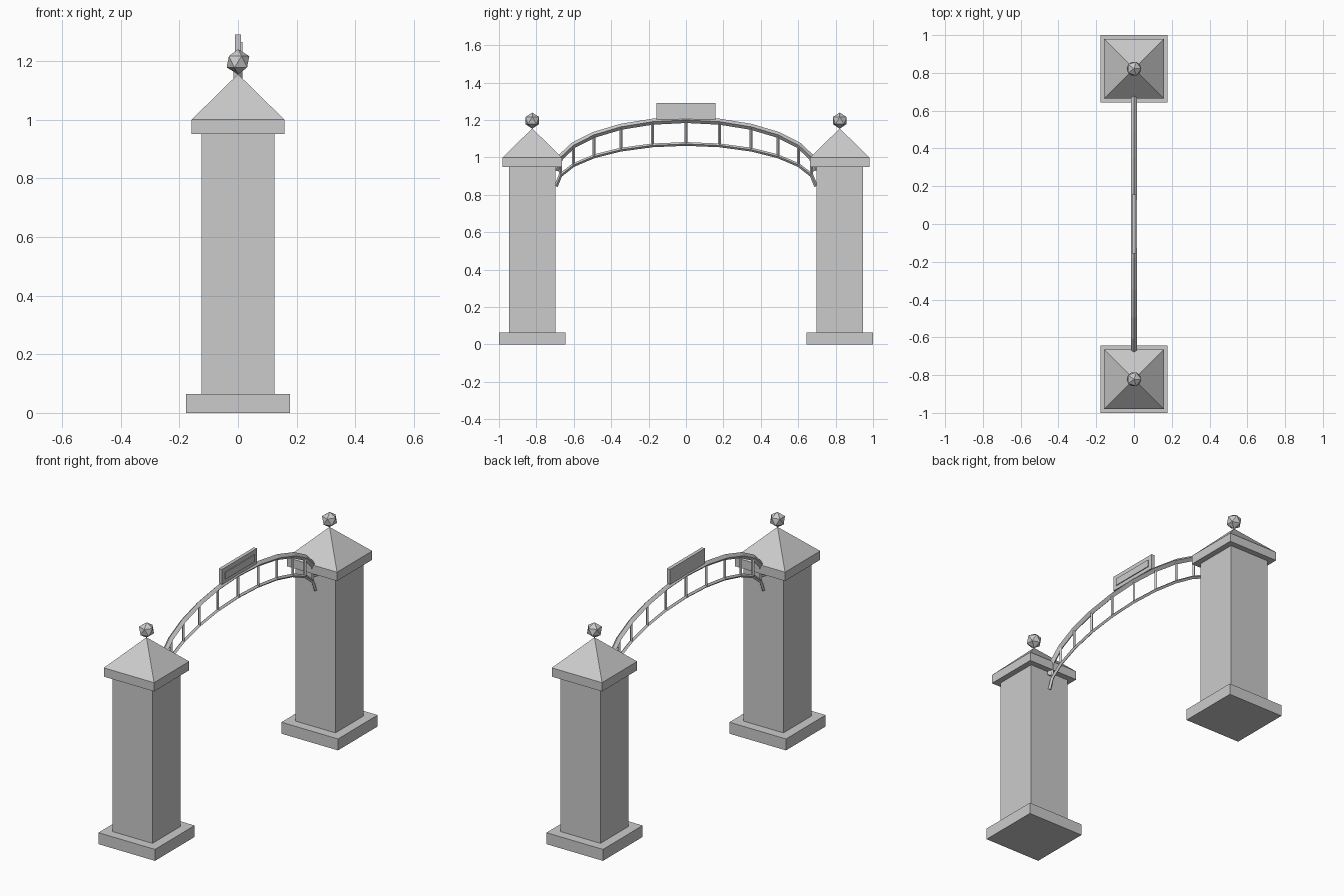
import bpy
import math
from mathutils import Matrix, Vector

cube = bpy.data.objects.get("Cube")
if cube:
    bpy.data.objects.remove(cube, do_unlink=True)

stone = bpy.data.materials.new("plain grey")
stone.use_nodes = True
GREY = (0.6, 0.6, 0.6, 1.0)
stone.diffuse_color = GREY
stone.node_tree.nodes["Principled BSDF"].inputs["Base Color"].default_value = GREY


def finish(name):
    obj = bpy.context.object
    obj.name = name
    obj.data.materials.append(stone)
    return obj


def box(name, centre, size):
    bpy.ops.mesh.primitive_cube_add(size=1, location=centre)
    obj = finish(name)
    obj.data.transform(Matrix.Diagonal((*size, 1)))
    return obj


def slab(name, y, half, z0, z1):
    return box(name, (0, y, (z0 + z1) / 2), (2 * half, 2 * half, z1 - z0))


def bar(name, points, radius):
    """Four-sided bar swept along a path in the x = 0 plane."""
    points = [Vector(p) for p in points]
    verts, faces = [], []
    last = len(points) - 1
    for i, p in enumerate(points):
        along = (points[min(i + 1, last)] - points[max(i - 1, 0)]).normalized()
        side = Vector((1, 0, 0))
        up = side.cross(along)
        verts += [p + side * radius, p + up * radius,
                  p - side * radius, p - up * radius]
    for i in range(last):
        for k in range(4):
            a, b = 4 * i + k, 4 * i + (k + 1) % 4
            faces.append((a, b, b + 4, a + 4))
    faces += [(3, 2, 1, 0), tuple(4 * last + k for k in range(4))]
    mesh = bpy.data.meshes.new(name)
    mesh.from_pydata(verts, [], faces)
    obj = bpy.data.objects.new(name, mesh)
    bpy.context.collection.objects.link(obj)
    mesh.materials.append(stone)


# Gate pillars with pyramid caps and faceted finials
PILLAR_Y = 0.822
for label, sign in (("front", -1), ("back", 1)):
    y = sign * PILLAR_Y
    slab(label + "_pillar_base", y, 0.178, 0, 0.065)
    slab(label + "_pillar_shaft", y, 0.125, 0.065, 0.95)
    slab(label + "_pillar_cap", y, 0.158, 0.95, 1.0)
    bpy.ops.mesh.primitive_cone_add(vertices=4, radius1=0.158 * math.sqrt(2),
                                    radius2=0, depth=0.155,
                                    location=(0, y, 1.0775))
    roof = finish(label + "_pillar_roof")
    roof.data.transform(Matrix.Rotation(math.pi / 4, 4, "Z"))
    bpy.ops.mesh.primitive_ico_sphere_add(subdivisions=1, radius=0.043,
                                          location=(0, y, 1.197))
    finish(label + "_finial")


# Arched rails joined by upright rungs
def arch_point(step, top, rise):
    angle = math.radians(15 * step)
    return (0, 0.695 * math.sin(angle), top - rise * (1 - math.cos(angle)))


UPPER, LOWER = (1.2, 0.27), (1.072, 0.226)
bar("upper_rail", [arch_point(i, *UPPER) for i in range(-6, 7)], 0.016)
bar("lower_rail", [arch_point(i, *LOWER) for i in range(-6, 7)], 0.01)
for i in range(-5, 6):
    bar("rung", [arch_point(i, *LOWER), arch_point(i, *UPPER)], 0.008)

# Sign board with a thin raised plate on one side
box("sign_board", (0, 0, 1.247), (0.02, 0.314, 0.086))
box("sign_plate", (0.0125, 0, 1.245), (0.005, 0.264, 0.04))
